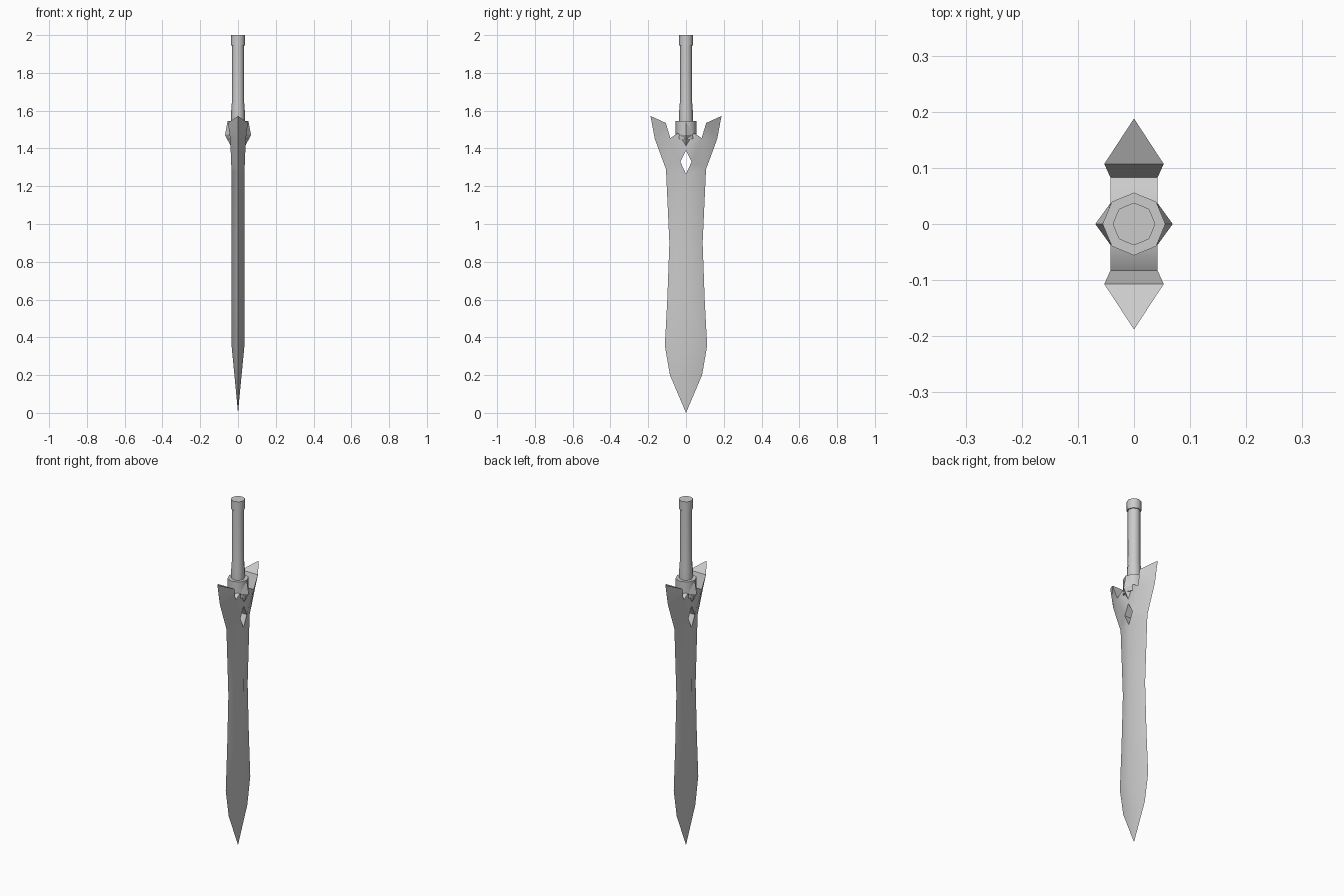
import bpy
import bmesh
from math import pi, radians, sin, cos

cube = bpy.data.objects.get("Cube")
if cube:
    bpy.data.objects.remove(cube, do_unlink=True)

steel = bpy.data.materials.new("grey steel")
steel.use_nodes = True
GREY = (0.6, 0.6, 0.6, 1)
steel.diffuse_color = GREY
steel.node_tree.nodes["Principled BSDF"].inputs["Base Color"].default_value = GREY


def finish(name, bm, angle):
    bmesh.ops.remove_doubles(bm, verts=bm.verts, dist=0.0005)
    bmesh.ops.recalc_face_normals(bm, faces=bm.faces)
    mesh = bpy.data.meshes.new(name)
    bm.to_mesh(mesh)
    bm.free()
    mesh.materials.append(steel)
    obj = bpy.data.objects.new(name, mesh)
    bpy.context.collection.objects.link(obj)
    bpy.ops.object.select_all(action="DESELECT")
    obj.select_set(True)
    bpy.context.view_layer.objects.active = obj
    bpy.ops.object.shade_smooth_by_angle(angle=radians(angle))
    return obj


def lathe(name, profile, sides=8):
    """Stack of octagonal rings (radius, height), capped at both ends."""
    bm = bmesh.new()
    rings = [[bm.verts.new((r * cos(2 * pi * i / sides), r * sin(2 * pi * i / sides), z))
              for i in range(sides)] for r, z in profile]
    for low, high in zip(rings, rings[1:]):
        for i in range(sides):
            j = (i + 1) % sides
            bm.faces.new((low[i], low[j], high[j], high[i]))
    bm.faces.new(rings[0])
    bm.faces.new(rings[-1])
    return finish(name, bm, 50)


# Blade: one quarter as (half thickness, half width, height)
edge = [(0, 0), (.085, .2), (.112, .355), (.099, .6), (.088, .9),
        (.106, 1.29), (.165, 1.45), (.188, 1.572)]
P = {f"e{i}": (0, y, z) for i, (y, z) in enumerate(edge)}
P.update({
    "s1": (.019, 0, .2), "s2": (.034, 0, .355), "s3": (.034, 0, .6),
    "s4": (.034, 0, .9), "hole_low": (.035, 0, 1.265),
    "hole_side": (.036, .03, 1.33), "hole_top": (.037, 0, 1.39),
    "horn": (.053, .107, 1.535), "valley": (.042, .083, 1.455),
    "shoulder": (.042, .045, 1.48), "neck": (.042, 0, 1.48),
})
faces = ["e0 s1 e1", "e1 s1 s2 e2", "e2 s2 s3 e3", "e3 s3 s4 e4",
         "e4 s4 hole_low e5", "e5 hole_low hole_side",
         "e5 hole_side valley e6", "e6 valley horn e7",
         "hole_side hole_top shoulder valley", "hole_top neck shoulder"]
# Edges that get a wall running in to the middle plane
walls = ["hole_low hole_side", "hole_side hole_top", "e7 horn",
         "horn valley", "valley shoulder", "shoulder neck"]

bm = bmesh.new()
for sx in (1, -1):
    for sy in (1, -1):
        def add(points):
            bm.faces.new([bm.verts.new((x * sx, y * sy, z)) for x, y, z in points])
        for face in faces:
            add([P[n] for n in face.split()])
        for wall in walls:
            a, b = (P[n] for n in wall.split())
            loop = [a, b, (0, *b[1:])]
            if a[0]:
                loop.append((0, *a[1:]))
            add(loop)
finish("blade", bm, 45)

# Pointed bosses on both flats below the collar
for side, sx in (("left", 1), ("right", -1)):
    bm = bmesh.new()
    for x, y, z in [(.069, 0, 1.47), (.055, 0, 1.545), (.036, 0, 1.41),
                    (.04, .04, 1.475), (.04, -.04, 1.475),
                    (.03, 0, 1.545), (.02, 0, 1.42)]:
        bm.verts.new((x * sx, y, z))
    bmesh.ops.convex_hull(bm, input=bm.verts)
    finish(side + "_boss", bm, 20)

# Collar, grip and pommel
lathe("collar", [(.056, 1.45), (.056, 1.545)])
lathe("grip", [(.036, 1.53), (.036, 1.6), (.033, 1.64), (.032, 1.95)])
lathe("pommel", [(.038, 1.945), (.038, 2)])
